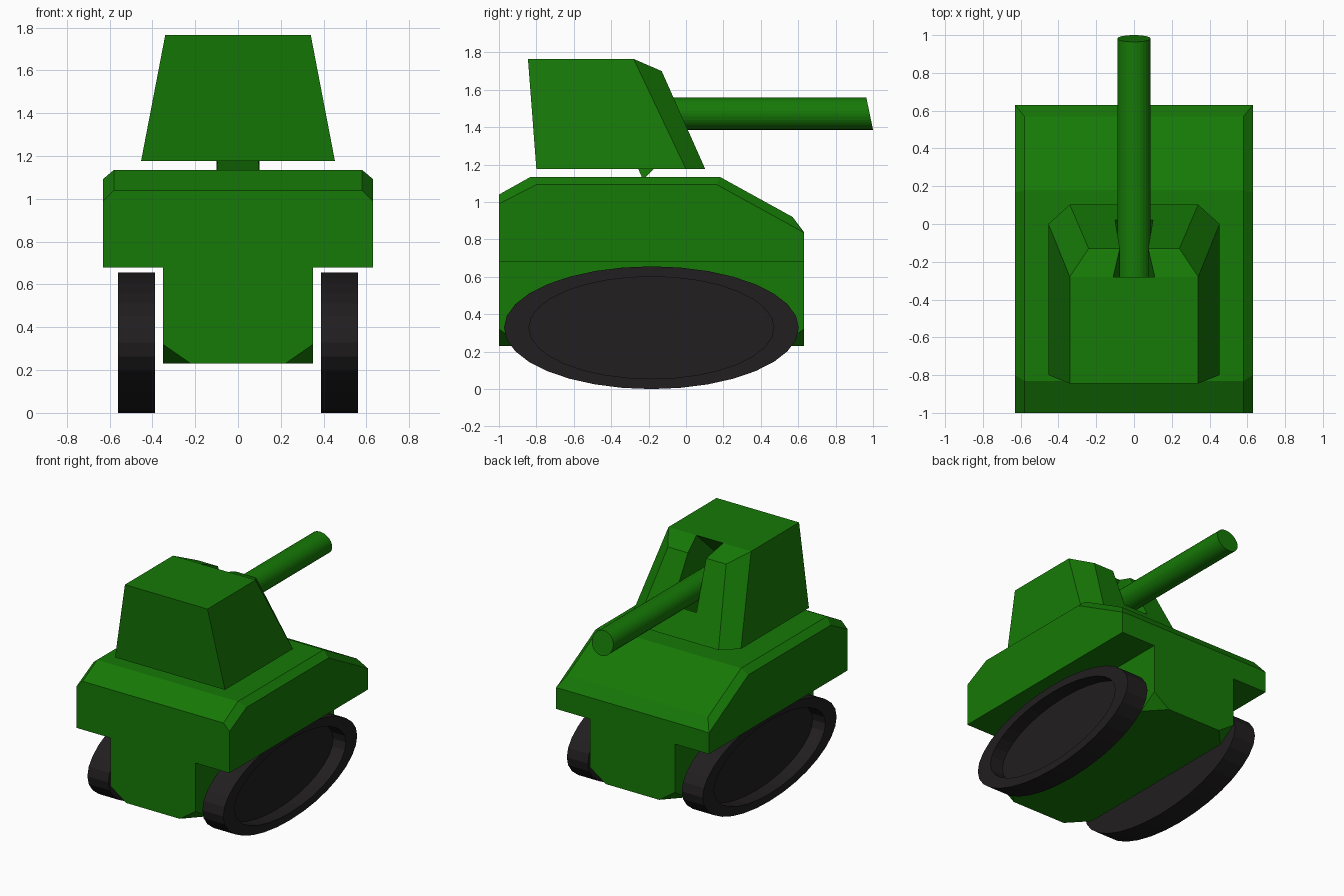
import bpy, bmesh, math

if "Cube" in bpy.data.objects:
    bpy.data.objects.remove(bpy.data.objects["Cube"])


def material(name, color):
    m = bpy.data.materials.new(name)
    m.diffuse_color = color
    m.use_nodes = True
    m.node_tree.nodes["Principled BSDF"].inputs["Base Color"].default_value = m.diffuse_color
    return m


GREEN = material("green_paint", (0.008, 0.19, 0.002, 1))
BLACK = material("dark_rubber", (0.015, 0.013, 0.014, 1))


def finish(bm, name, mat, merge=True):
    """Clean the mesh and link it as a flat-shaded object."""
    if merge:
        bmesh.ops.remove_doubles(bm, verts=bm.verts, dist=0.0005)
    bmesh.ops.dissolve_limit(bm, angle_limit=0.005, verts=bm.verts, edges=bm.edges)
    bmesh.ops.recalc_face_normals(bm, faces=bm.faces)
    me = bpy.data.meshes.new(name)
    bm.to_mesh(me)
    bm.free()
    me.materials.append(mat)
    ob = bpy.data.objects.new(name, me)
    bpy.context.collection.objects.link(ob)
    return ob


def loft(bm, sections, skip=lambda i, j: False):
    """Bridge closed sections with quads and cap both ends."""
    rings = [[bm.verts.new(p) for p in s] for s in sections]
    n = len(rings[0])
    for i in range(len(rings) - 1):
        for j in range(n):
            if not skip(i, j):
                k = (j + 1) % n
                bm.faces.new((rings[i][j], rings[i][k], rings[i + 1][k], rings[i + 1][j]))
    bm.faces.new(rings[0])
    bm.faces.new(rings[-1])


# Hull: wide upper body with chamfered long edges
bm = bmesh.new()
inner = [(-1, .68), (-1, 1.04), (-.83, 1.135), (.18, 1.135), (.57, .92), (.63, .84), (.63, .68)]
outer = [(-1, .68), (-1, .99), (-.80, 1.093), (.165, 1.093), (.63, .837), (.63, .836), (.63, .68)]
sections = []
for x in (-.63, -.58, -.35, .35, .58, .63):
    prof = outer if abs(x) > .6 else inner
    sections.append([(x, y, z) for y, z in prof])
loft(bm, sections, skip=lambda i, j: i == 2 and j == 6)

# Hull: narrow lower body with its four bottom corners cut off
low = []
for sx in (-1, 1):
    for y, sy in ((-1, 1), (.63, -1)):
        low += [(sx * .35, y, .68), (sx * .35, y, .32),
                (sx * .22, y, .23), (sx * .35, y + sy * .14, .23)]
low_verts = [bm.verts.new(p) for p in low]
bmesh.ops.convex_hull(bm, input=low_verts)
low_set = set(low_verts)
lid = [f for f in bm.faces if all(v in low_set and v.co.z > .67 for v in f.verts)]
bmesh.ops.delete(bm, geom=lid, context='FACES')
finish(bm, "hull", GREEN)

# Oval wheels with a deeply recessed outer face
CY, CZ, SEG = -.185, .328, 32


def oval(x, ry, rz):
    return [(x, CY + ry * math.cos(2 * math.pi * i / SEG),
             CZ + rz * math.sin(2 * math.pi * i / SEG)) for i in range(SEG)]


for side, s in (("left", -1), ("right", 1)):
    bm = bmesh.new()
    loft(bm, [oval(s * .387, .788, .328), oval(s * .56, .788, .328),
              oval(s * .56, .655, .273), oval(s * .455, .655, .273)])
    finish(bm, side + "_wheel", BLACK)

# Turret: half the points, mirrored, with the gun slot extruded inwards
half = [(.453, -.8, 1.176), (.34, -.845, 1.765), (.34, -.28, 1.765),
        (.24, -.13, 1.70), (.34, .103, 1.176), (.453, 0, 1.176),
        (.11, -.28, 1.765), (.075, -.13, 1.70), (.10, .02, 1.36),
        (.11, -.53, 1.53), (.075, -.38, 1.46), (.10, -.23, 1.12)]
bm = bmesh.new()
R = [bm.verts.new(p) for p in half]
L = [bm.verts.new((-x, y, z)) for x, y, z in half]
# sides, corners, front and slot walls
for f in ((0, 1, 2, 5), (5, 2, 3, 4), (2, 6, 7, 3), (3, 7, 8, 4), (6, 7, 10, 9), (7, 8, 11, 10)):
    for V in (R, L):
        bm.faces.new([V[i] for i in f])
# faces spanning the centre line
for f in ((0, 1), (1, 2, 6), (0, 5, 4), (4, 8), (8, 11), (6, 9), (9, 10), (10, 11)):
    bm.faces.new([R[i] for i in f] + [L[i] for i in reversed(f)])
finish(bm, "turret", GREEN, merge=False)

# Gun barrel with a slanted muzzle
bm = bmesh.new()


def circle(y, slant):
    pts = []
    for i in range(32):
        a = 2 * math.pi * i / 32
        pts.append((.088 * math.cos(a), y - slant * math.sin(a), 1.473 + .087 * math.sin(a)))
    return pts


loft(bm, [circle(-.36, .018), circle(.982, .018)])
finish(bm, "gun_barrel", GREEN)
